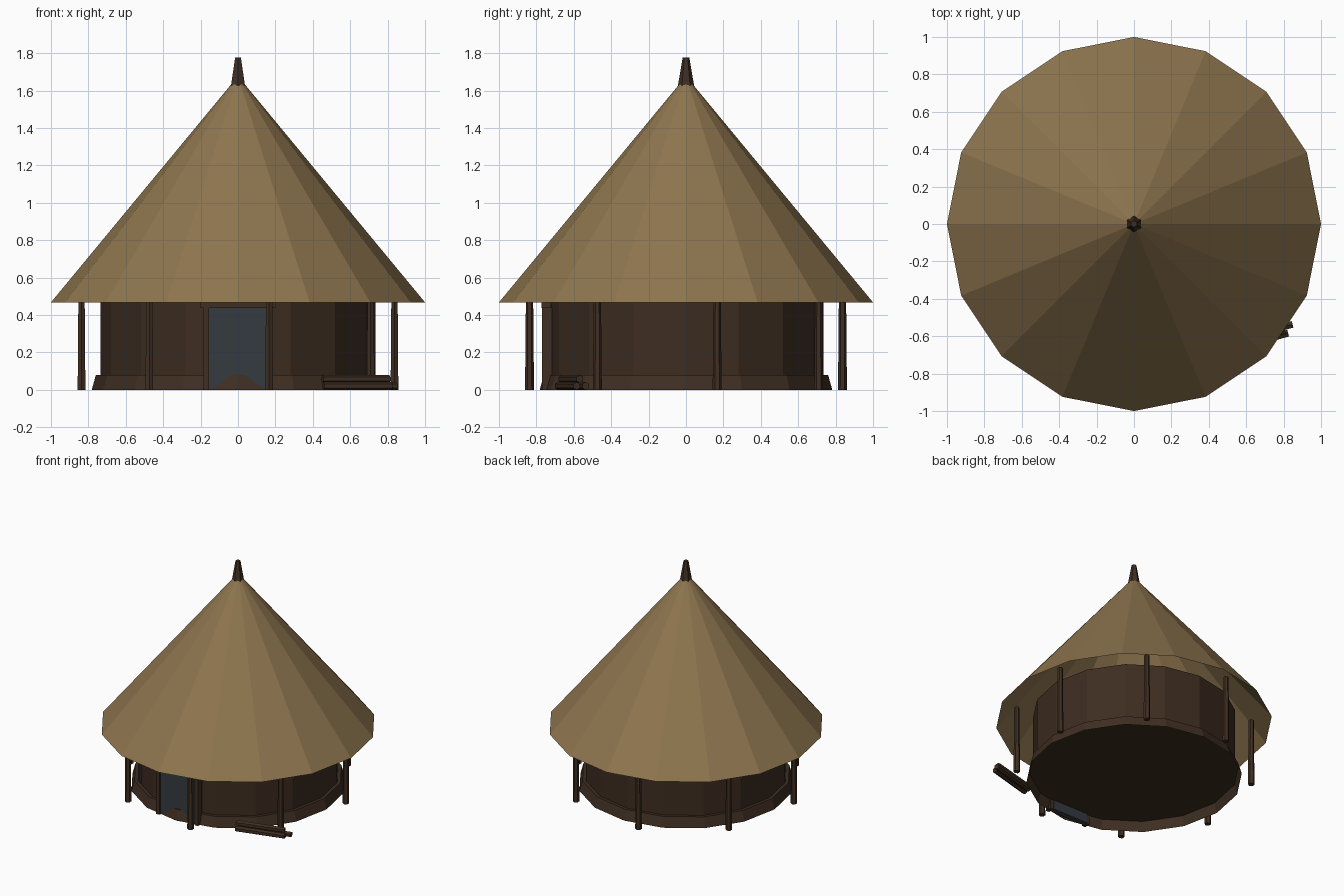
import bpy, bmesh
from math import cos, sin, radians, pi
from mathutils import Matrix, Vector

if "Cube" in bpy.data.objects:
    bpy.data.objects.remove(bpy.data.objects["Cube"], do_unlink=True)


def material(name, rgb):
    m = bpy.data.materials.new(name)
    m.use_nodes = True
    m.diffuse_color = (*rgb, 1)
    bsdf = m.node_tree.nodes["Principled BSDF"]
    bsdf.inputs["Base Color"].default_value = (*rgb, 1)
    bsdf.inputs["Roughness"].default_value = 0.9
    return m


THATCH = material("thatch", (0.27, 0.178, 0.077))
CLAY = material("dark clay", (0.047, 0.026, 0.015))
WOOD = material("dark wood", (0.05, 0.028, 0.016))
SLATE = material("slate blue", (0.036, 0.044, 0.052))


def finish(name, bm, mat):
    bmesh.ops.recalc_face_normals(bm, faces=bm.faces)
    mesh = bpy.data.meshes.new(name)
    bm.to_mesh(mesh)
    bm.free()
    mesh.materials.append(mat)
    ob = bpy.data.objects.new(name, mesh)
    bpy.context.collection.objects.link(ob)


def frustum(name, mat, start, end, r1, r2, sides, caps=True):
    """Tapered prism running from one point to another."""
    a, b = Vector(start), Vector(end)
    axis = b - a
    bm = bmesh.new()
    bmesh.ops.create_cone(bm, cap_ends=caps, segments=sides,
                          radius1=r1, radius2=r2, depth=axis.length)
    turn = Matrix.Identity(4)
    if axis.normalized().z < 0.999:
        turn = axis.to_track_quat('Z', 'Y').to_matrix().to_4x4()
    bm.transform(Matrix.Translation((a + b) / 2) @ turn)
    finish(name, bm, mat)


def box(name, mat, centre, size, angle=0):
    bm = bmesh.new()
    bmesh.ops.create_cube(bm, size=1)
    bm.transform(Matrix.Translation(centre) @ Matrix.Rotation(angle, 4, 'Z')
                 @ Matrix.Diagonal((*size, 1)))
    finish(name, bm, mat)


# Roof: open sixteen-sided cone with a carved peak
frustum("thatched_roof", THATCH, (0, 0, 0.468), (0, 0, 1.675), 1, 0.002, 16, caps=False)
frustum("roof_peak", WOOD, (0, 0, 1.628), (0, 0, 1.776), 0.043, 0.018, 6)

# Round wall on a raised floor, with a sloped open skirt at its foot
frustum("round_wall", CLAY, (0, 0, 0.08), (0, 0, 0.53), 0.735, 0.735, 16, caps=False)
frustum("wall_skirt", WOOD, (0, 0, 0), (0, 0, 0.08), 0.782, 0.76, 16, caps=False)
frustum("floor", CLAY, (0, 0, 0.075), (0, 0, 0.08), 0.76, 0.76, 16)

# Doorway: panel, jambs and lintel
box("door_panel", SLATE, (0, -0.733, 0.22), (0.31, 0.04, 0.44))
for side, x in (("right", -0.17), ("left", 0.17)):
    box(side + "_door_jamb", WOOD, (x, -0.745, 0.23), (0.03, 0.05, 0.46))
box("door_lintel", WOOD, (0, -0.748, 0.452), (0.4, 0.05, 0.028))

# Narrow side opening lying flat on one wall facet
a, facing = radians(229.3), radians(236.25)
box("side_opening", SLATE, (0.726 * cos(a), 0.726 * sin(a), 0.27),
    (0.035, 0.008, 0.36), facing + pi / 2)

# Eight eave posts, reaching up just inside the roof
for i in range(8):
    a = radians(11.25 + 45 * i)
    x, y = 0.853 * cos(a), 0.853 * sin(a)
    frustum(f"eave_post_{i + 1}", WOOD, (x, y, 0), (x, y, 0.535), 0.024, 0.019, 6)

# Three stacked logs beside the wall
along = Vector((0.966, 0.259, 0))
across = Vector((-0.259, 0.966, 0))
middle = Vector((0.65, -0.61, 0))
for i, (off, z, half, shift) in enumerate(((-0.02, 0.021, 0.19, -0.015),
                                           (0.02, 0.021, 0.2, 0.01),
                                           (0, 0.058, 0.185, -0.02))):
    c = middle + across * off + along * shift + Vector((0, 0, z))
    frustum(f"log_{i + 1}", WOOD, c - along * half, c + along * half, 0.022, 0.021, 6)
